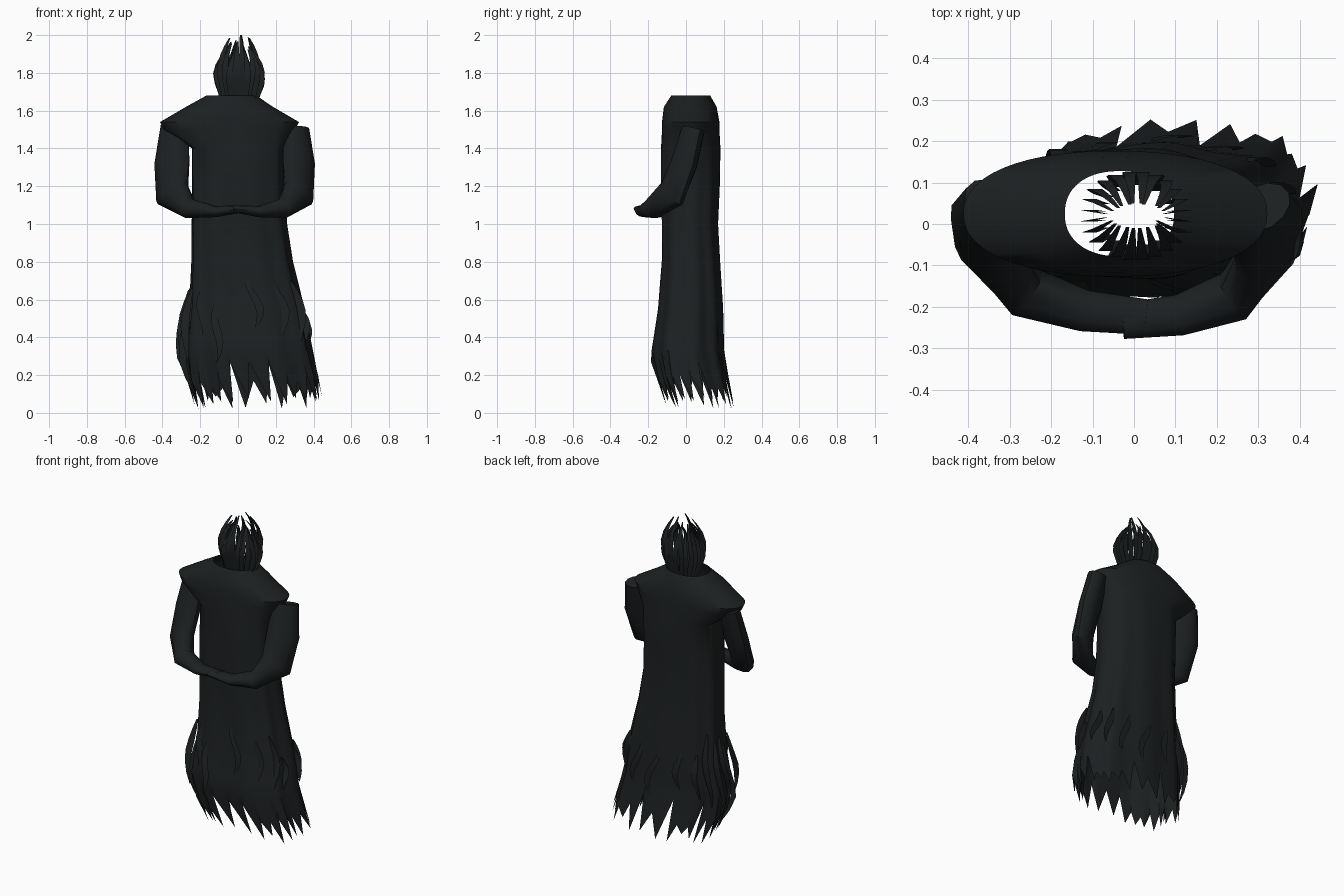
import bpy, bmesh, math, random
from mathutils import Vector

if "Cube" in bpy.data.objects:
    bpy.data.objects.remove(bpy.data.objects["Cube"])

random.seed(7)
cloth = bpy.data.materials.new("dark_cloth")
cloth.diffuse_color = (0.012, 0.0145, 0.0155, 1)
cloth.use_nodes = True
cloth.node_tree.nodes["Principled BSDF"].inputs["Base Color"].default_value = cloth.diffuse_color


def make(name, verts, faces, angle=40, recalc=True):
    me = bpy.data.meshes.new(name)
    me.from_pydata([tuple(v) for v in verts], [], faces)
    if recalc:
        bm = bmesh.new()
        bm.from_mesh(me)
        bmesh.ops.recalc_face_normals(bm, faces=bm.faces)
        bm.to_mesh(me)
        bm.free()
    ob = bpy.data.objects.new(name, me)
    bpy.context.collection.objects.link(ob)
    me.materials.append(cloth)
    bpy.context.view_layer.objects.active = ob
    ob.select_set(True)
    bpy.ops.object.shade_smooth_by_angle(angle=math.radians(angle))
    ob.select_set(False)
    return ob


def loft_faces(rows, n):
    return [(r * n + j, r * n + (j + 1) % n, (r + 1) * n + (j + 1) % n, (r + 1) * n + j)
            for r in range(rows - 1) for j in range(n)]


# Robe profile: z, left x, right x, front y, back y
PROFILE = [(1.68, -.17, .10, -.08, .13), (1.62, -.28, .19, -.12, .165),
           (1.54, -.42, .33, -.13, .18), (1.50, -.40, .31, -.13, .18),
           (1.40, -.25, .25, -.135, .185), (1.20, -.25, .25, -.135, .18),
           (1.00, -.25, .26, -.13, .17), (.80, -.25, .29, -.13, .18),
           (.55, -.26, .35, -.15, .195), (.30, -.29, .40, -.19, .20),
           (.18, -.29, .42, -.185, .195), (.02, -.27, .40, -.17, .19)]


def robe_point(t, z, grow=0.0):
    for a, b in zip(PROFILE, PROFILE[1:]):
        if z >= b[0]:
            break
    f = (a[0] - z) / (a[0] - b[0])
    _, x0, x1, y0, y1 = [p + (q - p) * f for p, q in zip(a, b)]
    c, s = math.cos(t), math.sin(t)
    fold = 1 + (.035 * math.sin(9 * t + z) if z < 1.45 else 0) * min(1, 1.7 - z) - .02
    sway = max(0, (.26 - z) / .23)
    power = .9 if z > 1.45 else .8
    cx, cy = (x0 + x1) / 2, (y0 + y1) / 2
    x = cx + ((x1 - x0) / 2 * fold + grow) * math.copysign(abs(c) ** power, c)
    y = cy + ((y1 - y0) / 2 * fold + grow) * math.copysign(abs(s) ** power, s)
    return Vector((x + .045 * sway, y + .065 * sway, z))


# Robe: open tube ending in a zigzag torn hem
N = 56
levels = [1.68, 1.62, 1.54, 1.50, 1.40, 1.2, 1.0, .8, .67, .55, .42, .33]
verts = [robe_point(2 * math.pi * j / N, z) for z in levels for j in range(N)]
for j in range(N):
    z = random.uniform(.02, .09) if j % 2 else random.choice([.13, .17, .2, .27])
    verts.append(robe_point(2 * math.pi * (j + (.3 if j % 2 else 0)) / N, z))
make("robe", verts, loft_faces(len(levels) + 1, N))

# Sleeves: tapered tubes bending forward to the joined hands (path, u radius, v radius)
ARM = [((-.335, .05, 1.52), .055, .08), ((-.35, .0, 1.32), .062, .102),
       ((-.348, -.065, 1.16), .062, .102), ((-.26, -.165, 1.082), .065, .054),
       ((-.12, -.21, 1.066), .05, .03), ((.03, -.225, 1.08), .043, .018)]


def sleeve(name, mirror):
    n, pts, vs = 12, [Vector(a[0]) for a in ARM], []
    for i, (p, ru, rv) in enumerate(ARM):
        p = Vector(p)
        t = (pts[min(i + 1, len(pts) - 1)] - pts[max(i - 1, 0)]).normalized()
        u = Vector((.45, .9, 0))
        u = (u - t * u.dot(t)).normalized()
        v = t.cross(u)
        for k in range(n):
            a = 2 * math.pi * k / n
            q = p + u * ru * math.cos(a) + v * rv * math.sin(a)
            if mirror:
                q = Vector((-q.x * .92, q.y - .01, q.z - (.015 if i == 0 else 0)))
            vs.append(q)
    rows = len(ARM)
    faces = loft_faces(rows, n) + [tuple(range((rows - 1) * n, rows * n)), tuple(range(n))]
    make(name, vs, faces)


sleeve("left_sleeve", False)
sleeve("right_sleeve", True)


# Flat ribbons whose width runs along x
def ribbon(verts, faces, path, widths):
    b = len(verts)
    for p, w in zip(path, widths):
        verts += [p - Vector((w / 2, 0, 0)), p + Vector((w / 2, 0, 0))]
    for i in range(len(path) - 1):
        k = b + 2 * i
        faces.append((k, k + 1, k + 3, k + 2))


# Head: bulb of flame-like strands, front and back (height, x radius, y radius)
HEAD = [(0, .085, .075), (.2, .098, .087), (.4, .116, .103), (.58, .122, .107),
        (.75, .110, .09), (.88, .090, .062), (1, .066, .03)]
hv, hf = [], []
COUNT = 24
for i in range(COUNT):
    t = 2 * math.pi * (i + .5) / COUNT
    top = random.uniform(1.90, 1.99) if abs(math.cos(t)) < .8 else random.uniform(1.86, 1.95)
    if i in (5, 18):
        top = 2.0
    lean = random.uniform(-.012, .012)
    path = []
    for f, rx, ry in HEAD:
        z = 1.64 + (top - 1.64) * f
        path.append(Vector((.005 + rx * math.cos(t) + lean * math.sin(5 * f),
                            .02 + ry * math.sin(t), z)))
    ribbon(hv, hf, path, [.03, .034, .036, .033, .025, .018, .008])
make("flame_head", hv, hf, 60, False)

# Loose tatters hanging on and peeling off the lower robe
tv, tf = [], []
spots = [(a, random.uniform(.55, .72), random.uniform(.22, .32), .012)
         for a in (.7, 1.1, 1.5, 1.9, 2.3, 3.9, 4.3, 4.8, 5.3, 5.7)]
spots += [(math.pi + d, random.uniform(.58, .76), random.uniform(.38, .52), g)
          for d, g in ((-.5, .025), (-.25, .035), (0, .03), (.2, .025), (.45, .03))]
spots += [(-.25, .56, .18, .012), (.3, .58, .2, .012)]
for a, z0, length, peel in spots:
    path = []
    for i in range(7):
        f = i / 6
        path.append(robe_point(a + .07 * math.sin(5 * f + a), z0 - length * f,
                               .004 + peel * math.sin(math.pi * f)))
    ribbon(tv, tf, path, [.012, .03, .042, .045, .036, .022, .004])
make("robe_tatters", tv, tf, 60, False)
